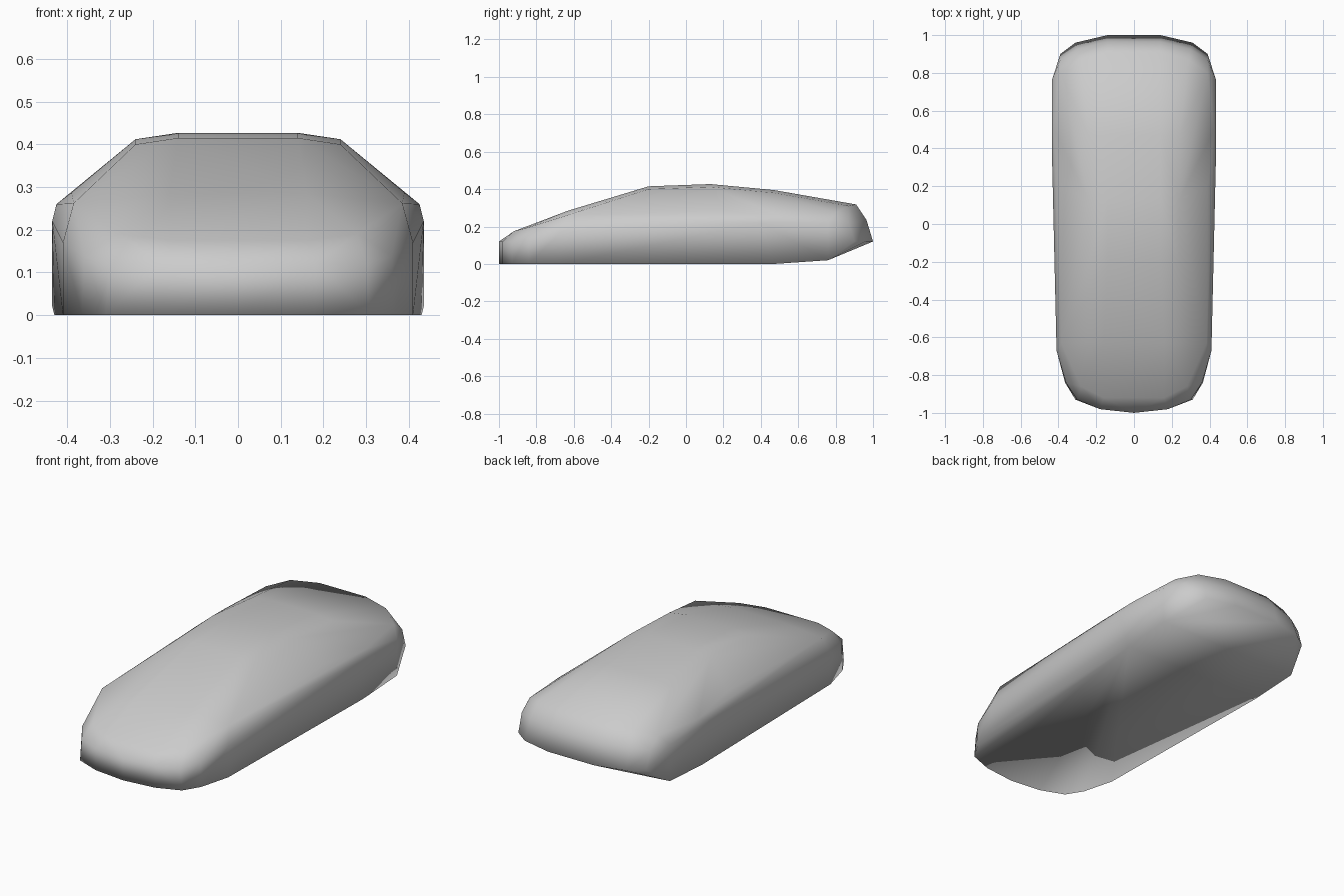
import bpy
import bmesh

cube = bpy.data.objects.get("Cube")
if cube:
    bpy.data.objects.remove(cube, do_unlink=True)

# Body grey
grey = bpy.data.materials.new("body_grey")
grey.use_nodes = True
colour = (0.6, 0.6, 0.6, 1)
grey.diffuse_color = colour
grey.node_tree.nodes["Principled BSDF"].inputs["Base Color"].default_value = colour

# Left half outlines, mirrored below
floor = [(0, -1, 0), (.18, -.98, 0), (.31, -.93, 0), (.365, -.84, 0),
         (.41, -.67, 0), (.43, .47, 0), (.435, .76, .02)]
nose = [(0, -1, .12), (.18, -.98, .12), (.30, -.93, .12), (.36, -.84, .14),
        (.41, -.67, .17), (.16, -.92, .175), (.28, -.86, .19)]
hood = [(.16, -.63, .285), (.385, -.63, .262)]
roof = [(.14, -.2, .415), (.24, -.2, .40), (.14, .13, .427),
        (.24, .13, .412), (.14, .47, .395), (.24, .47, .38)]
flank = [(.39, .2, .287), (.425, .5, .26), (.435, .4, .22), (.435, .76, .22)]
tail = [(.14, .91, .318), (.29, .87, .31), (.39, .8, .275), (.14, .965, .235),
        (.30, .925, .23), (.39, .87, .22), (.14, 1, .12), (.31, .96, .12),
        (.39, .9, .12)]

# Faceted shell wrapped round the outlines
bm = bmesh.new()
for x, y, z in floor + nose + hood + roof + flank + tail:
    bm.verts.new((x, y, z))
    if x:
        bm.verts.new((-x, y, z))
hull = bmesh.ops.convex_hull(bm, input=bm.verts)
loose = {g for g in hull["geom_interior"] + hull["geom_unused"]
         if isinstance(g, bmesh.types.BMVert)}
bmesh.ops.delete(bm, geom=list(loose), context='VERTS')
bmesh.ops.recalc_face_normals(bm, faces=bm.faces)
for face in bm.faces:
    face.smooth = True

mesh = bpy.data.meshes.new("car_body")
bm.to_mesh(mesh)
bm.free()
mesh.materials.append(grey)
bpy.context.collection.objects.link(bpy.data.objects.new("car_body", mesh))
